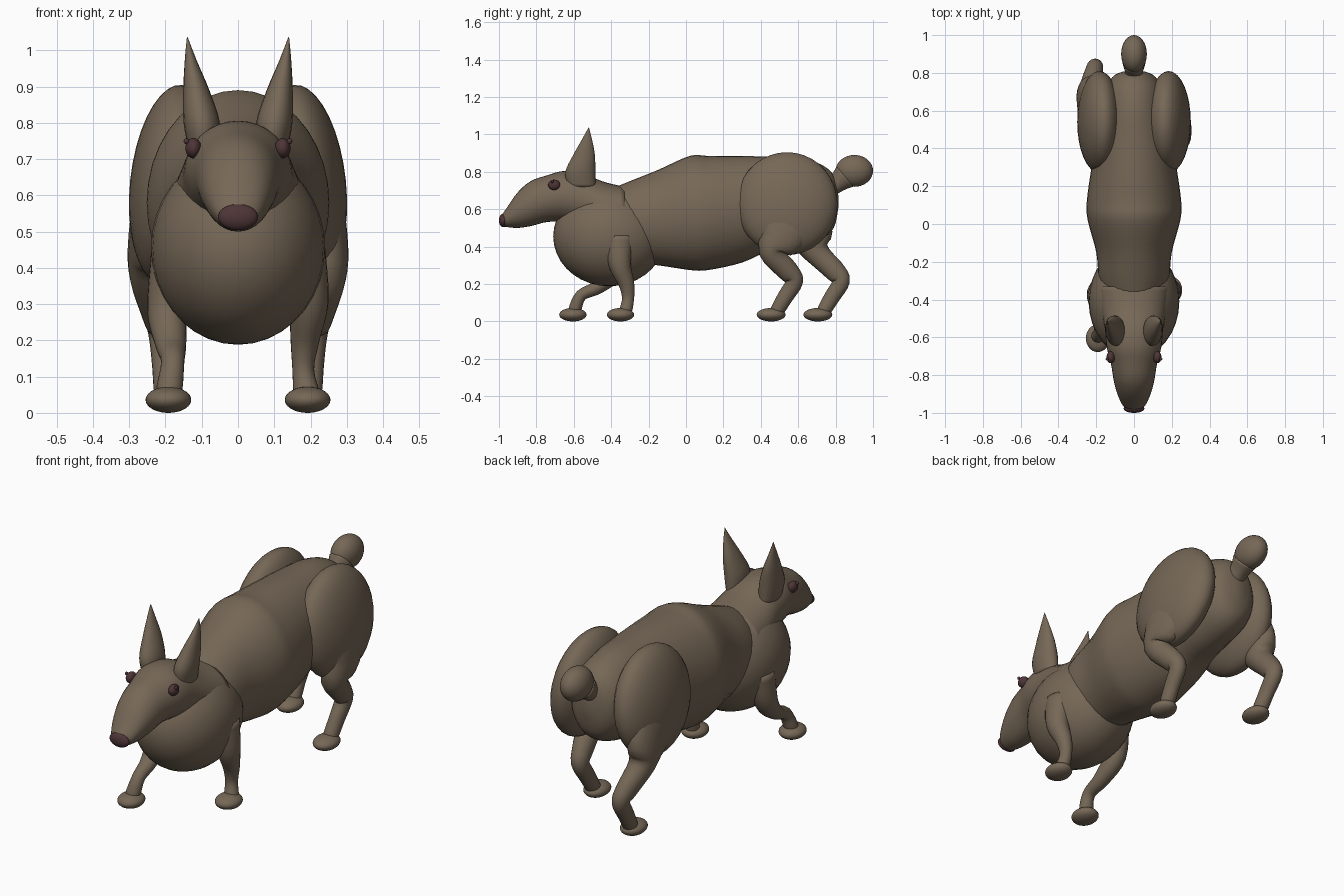
import bpy
import bmesh
from math import cos, sin, tau, radians
from mathutils import Vector, Matrix

cube = bpy.data.objects.get("Cube")
if cube:
    bpy.data.objects.remove(cube, do_unlink=True)


def material(name, colour):
    mat = bpy.data.materials.new(name)
    mat.use_nodes = True
    mat.diffuse_color = colour
    mat.node_tree.nodes["Principled BSDF"].inputs["Base Color"].default_value = colour
    return mat


fur = material("brown fur", (0.18, 0.137, 0.094, 1))
skin = material("dark plum skin", (0.075, 0.035, 0.038, 1))


def finish(name, bm, mat):
    bmesh.ops.recalc_face_normals(bm, faces=bm.faces)
    mesh = bpy.data.meshes.new(name)
    bm.to_mesh(mesh)
    bm.free()
    for face in mesh.polygons:
        face.use_smooth = True
    mesh.materials.append(mat)
    obj = bpy.data.objects.new(name, mesh)
    bpy.context.collection.objects.link(obj)
    return obj


def ellipsoid(name, centre, radii, mat=fur, tilt=0):
    bm = bmesh.new()
    bmesh.ops.create_uvsphere(bm, u_segments=32, v_segments=18, radius=1)
    place = Matrix.Translation(centre) @ Matrix.Rotation(radians(tilt), 4, "Y")
    bmesh.ops.transform(bm, matrix=place @ Matrix.Diagonal((*radii, 1)), verts=bm.verts)
    return finish(name, bm, mat)


def spline(rows, steps=4):
    """Catmull-Rom interpolation of section rows (x, y, z, width, depth)."""
    rows = [Vector(r) for r in rows]
    padded = [rows[0]] + rows + [rows[-1]]
    out = []
    for a, b, c, d in zip(padded, padded[1:], padded[2:], padded[3:]):
        for i in range(steps):
            t = i / steps
            out.append(0.5 * (2 * b + (c - a) * t + (2 * a - 5 * b + 4 * c - d) * t * t
                              + (3 * b - a - 3 * c + d) * t ** 3))
    return out + [rows[-1]]


def loft(name, rows, mat=fur, axis=None, sides=28):
    """Skin elliptical rings; the rings follow the path unless an axis is given."""
    rows = spline(rows)
    points = [Vector(r[:3]) for r in rows]
    bm = bmesh.new()
    rings = []
    for i, row in enumerate(rows):
        along = Vector(axis) if axis else points[min(i + 1, len(points) - 1)] - points[max(i - 1, 0)]
        along.x = 0
        across = Vector((1, 0, 0))
        depth = along.normalized().cross(across)
        rings.append([bm.verts.new(points[i]
                                   + across * cos(tau * k / sides) * max(row[3], 0.001)
                                   + depth * sin(tau * k / sides) * max(row[4], 0.001))
                      for k in range(sides)])
    for low, high in zip(rings, rings[1:]):
        for k in range(sides):
            n = (k + 1) % sides
            bm.faces.new((low[k], low[n], high[n], high[k]))
    bm.faces.new(rings[0])
    bm.faces.new(rings[-1])
    return finish(name, bm, mat)


ALONG_Y, UPRIGHT = (0, 1, 0), (0, 0, 1)

# Torso and chest: y, centre height, half width, half height
torso = [(-0.42, 0.50, 0.15, 0.20), (-0.30, 0.53, 0.185, 0.22), (-0.15, 0.555, 0.20, 0.255),
         (0.02, 0.58, 0.245, 0.305), (0.12, 0.58, 0.25, 0.305), (0.30, 0.60, 0.225, 0.285),
         (0.45, 0.63, 0.20, 0.25), (0.60, 0.64, 0.17, 0.235), (0.72, 0.64, 0.15, 0.20),
         (0.79, 0.64, 0.10, 0.14), (0.815, 0.64, 0.02, 0.03)]
loft("torso", [(0, *r) for r in torso], axis=ALONG_Y, sides=36)
ellipsoid("chest", (0, -0.41, 0.455), (0.24, 0.30, 0.267))

# Head running back into the neck
head = [(-0.985, 0.54, 0.03, 0.03), (-0.96, 0.555, 0.06, 0.05), (-0.90, 0.595, 0.088, 0.095),
        (-0.83, 0.63, 0.107, 0.12), (-0.74, 0.657, 0.122, 0.125), (-0.65, 0.667, 0.145, 0.138),
        (-0.55, 0.645, 0.155, 0.15), (-0.45, 0.60, 0.175, 0.15), (-0.33, 0.57, 0.19, 0.15)]
loft("head", [(0, *r) for r in head], axis=ALONG_Y, sides=32)
ellipsoid("nose", (0, -0.977, 0.54), (0.055, 0.023, 0.036), skin)

# Tail with a rounded end
tail = [(0.74, 0.70, 0.06, 0.06), (0.80, 0.735, 0.047, 0.05), (0.85, 0.775, 0.06, 0.07)]
loft("tail_base", [(0, *r) for r in tail])
ellipsoid("tail_tip", (0, 0.90, 0.805), (0.068, 0.10, 0.085))

# Paired parts; the legs on the two sides are at different points of the stride
for side, s in (("left", 1), ("right", -1)):
    ear = [(0.095, -0.56, 0.72, 0.04, 0.075), (0.10, -0.565, 0.80, 0.05, 0.08),
           (0.115, -0.545, 0.89, 0.036, 0.058), (0.13, -0.53, 0.97, 0.017, 0.028),
           (0.14, -0.52, 1.037, 0.001, 0.001)]
    loft(side + "_ear", [(s * x, *r) for x, *r in ear], axis=UPRIGHT, sides=20)
    ellipsoid(side + "_eye", (s * 0.123, -0.705, 0.73), (0.022, 0.032, 0.028), skin)
    ellipsoid(side + "_eye_bead", (s * 0.142, -0.715, 0.749), (0.008, 0.008, 0.008), skin)
    ellipsoid(side + "_haunch", (s * 0.183, 0.54, 0.63), (0.115, 0.27, 0.276), tilt=-s * 6)

    # Hind leg: the stride shifts the lower sections backwards
    stride = 0 if s > 0 else 0.25
    hind = [(0.20, 0.55, 0.60, 0.09, 0.19, 0), (0.232, 0.51, 0.46, 0.072, 0.135, 0.6),
            (0.235, 0.46, 0.37, 0.063, 0.07, 0.95), (0.215, 0.545, 0.27, 0.05, 0.057, 1),
            (0.205, 0.58, 0.215, 0.042, 0.046, 1), (0.20, 0.53, 0.13, 0.037, 0.042, 1),
            (0.195, 0.485, 0.055, 0.036, 0.036, 1), (0.195, 0.46, 0.03, 0.02, 0.02, 1)]
    loft(side + "_hind_leg", [(s * x, y + stride * f, *r) for x, y, *r, f in hind], sides=24)
    ellipsoid(side + "_hind_paw", (s * 0.193, 0.455 + stride, 0.036), (0.06, 0.077, 0.036))

    # Front leg: one stands, the other reaches forward
    if s > 0:
        front = [(0.18, -0.36, 0.46, 0.06, 0.08), (0.195, -0.355, 0.31, 0.055, 0.06),
                 (0.185, -0.318, 0.20, 0.04, 0.042), (0.18, -0.31, 0.12, 0.03, 0.032),
                 (0.19, -0.325, 0.05, 0.036, 0.034), (0.19, -0.335, 0.03, 0.02, 0.02)]
    else:
        front = [(0.18, -0.36, 0.44, 0.06, 0.08), (0.195, -0.38, 0.28, 0.055, 0.06),
                 (0.185, -0.47, 0.185, 0.042, 0.038), (0.18, -0.56, 0.14, 0.032, 0.031),
                 (0.19, -0.595, 0.06, 0.036, 0.034), (0.19, -0.60, 0.03, 0.02, 0.02)]
    loft(side + "_front_leg", [(s * x, *r) for x, *r in front], sides=24)
    paw_y = -0.35 if s > 0 else -0.605
    ellipsoid(side + "_front_paw", (s * 0.192, paw_y, 0.036), (0.063, 0.073, 0.036))
